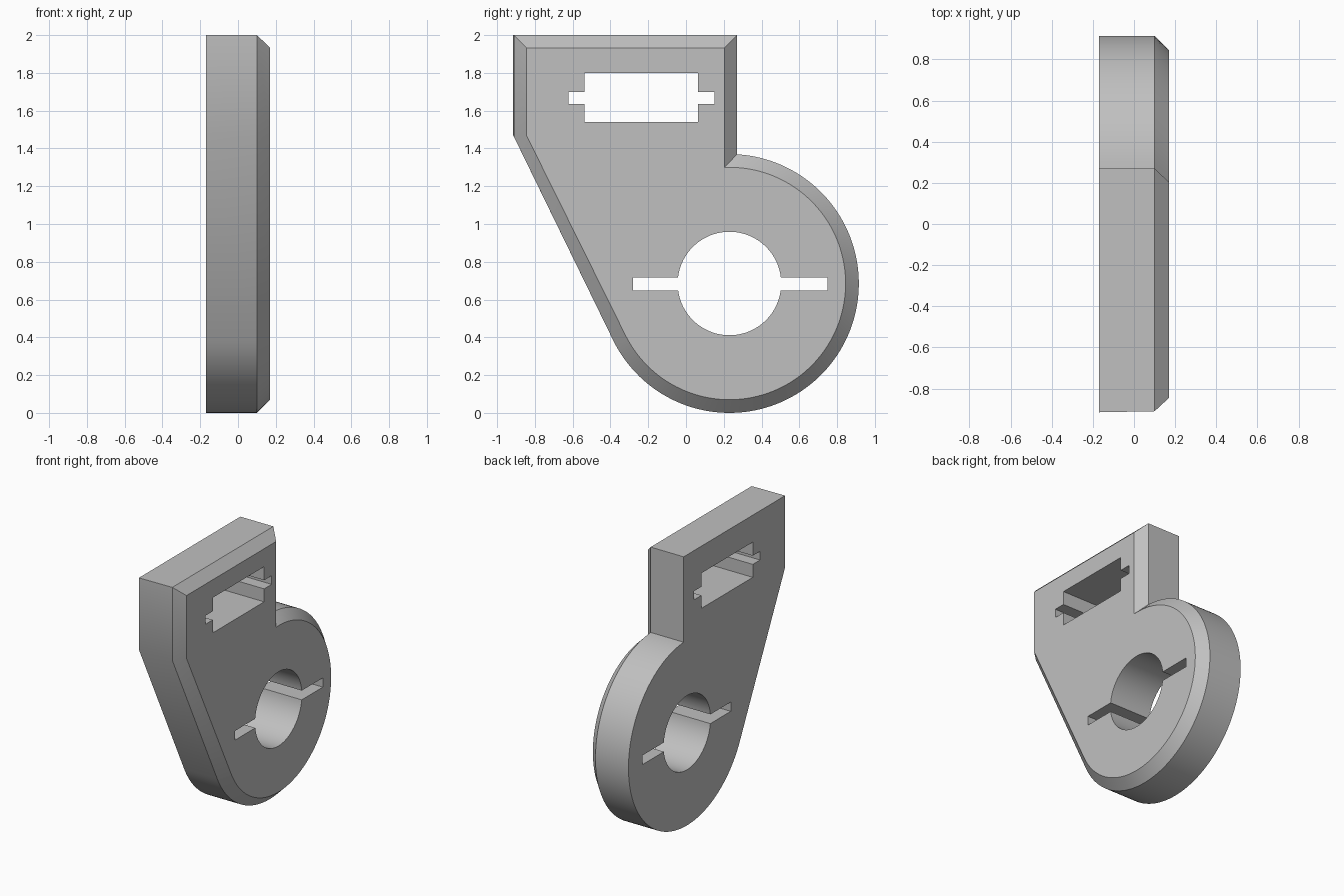
import bpy, bmesh
from math import acos, asin, atan2, cos, sin, pi, hypot

if "Cube" in bpy.data.objects:
    bpy.data.objects.remove(bpy.data.objects["Cube"], do_unlink=True)

CY, CZ = 0.23, 0.685        # centre of the round end
BACK, SHOULDER, FRONT = -0.17, 0.10, 0.17


def arc(radius, start, end, steps):
    """Points on an arc about the round end's centre."""
    angles = [start + (end - start) * i / steps for i in range(steps + 1)]
    return [(CY + radius * cos(a), CZ + radius * sin(a)) for a in angles]


def outline(radius, left, right, top, corner):
    """Square head joined to the round end by a tangent flank."""
    dy, dz = left - CY, corner - CZ
    tangent = atan2(dz, dy) + acos(radius / hypot(dy, dz))
    join = 2 * pi + acos((right - CY) / radius)
    return ([(right, top), (left, top), (left, corner)]
            + arc(radius, tangent, join, 96))


def slotted_window(y0, y1, z0, z1, slot_y0, slot_y1, s0, s1):
    """Rectangle with a narrow notch at each end."""
    return [(y0, z0), (y1, z0), (y1, s0), (slot_y1, s0), (slot_y1, s1),
            (y1, s1), (y1, z1), (y0, z1), (y0, s1), (slot_y0, s1),
            (slot_y0, s0), (y0, s0)]


def slotted_bore(radius, slot_y0, slot_y1, s0, s1):
    """Round hole with a thin slot on each side."""
    hi, lo = asin((s1 - CZ) / radius), asin((s0 - CZ) / radius)
    return (arc(radius, hi, pi - hi, 40) + [(slot_y0, s1), (slot_y0, s0)]
            + arc(radius, pi - lo, 2 * pi + lo, 40)
            + [(slot_y1, s0), (slot_y1, s1)])


bm = bmesh.new()


def ring(points, x):
    verts = [bm.verts.new((x, y, z)) for y, z in points]
    return verts, [bm.edges.new((v, verts[(i + 1) % len(verts)]))
                   for i, v in enumerate(verts)]


def wall(a, b):
    for i in range(len(a)):
        j = (i + 1) % len(a)
        bm.faces.new((a[i], a[j], b[j], b[i]))


# Outer wall and front chamfer
body = [ring(outline(0.685, -0.915, 0.27, 2.0, 1.47), BACK),
        ring(outline(0.685, -0.91, 0.27, 2.0, 1.46), SHOULDER),
        ring(outline(0.615, -0.845, 0.203, 1.933, 1.47), FRONT)]
wall(body[0][0], body[1][0])
wall(body[1][0], body[2][0])

# Openings through the plate
back_edges, front_edges = list(body[0][1]), list(body[2][1])
for hole in (slotted_window(-0.537, 0.063, 1.54, 1.80, -0.622, 0.15, 1.636, 1.70),
             slotted_bore(0.274, -0.28, 0.748, 0.648, 0.716)):
    back, front = ring(hole, BACK), ring(hole, FRONT)
    wall(back[0], front[0])
    back_edges += back[1]
    front_edges += front[1]

# Flat back and front faces around the openings
for edges, direction in ((back_edges, -1), (front_edges, 1)):
    bmesh.ops.triangle_fill(bm, use_beauty=True, use_dissolve=False,
                            edges=edges, normal=(direction, 0, 0))
bmesh.ops.recalc_face_normals(bm, faces=bm.faces[:])

mesh = bpy.data.meshes.new("bracket_plate")
bm.to_mesh(mesh)
bm.free()
plate = bpy.data.objects.new("bracket_plate", mesh)
bpy.context.collection.objects.link(plate)

# Single grey finish
grey = bpy.data.materials.new("light_grey")
grey.use_nodes = True
colour = (0.53, 0.53, 0.53, 1)
grey.diffuse_color = colour
grey.node_tree.nodes["Principled BSDF"].inputs["Base Color"].default_value = colour
mesh.materials.append(grey)

bpy.ops.object.select_all(action="DESELECT")
plate.select_set(True)
bpy.context.view_layer.objects.active = plate
bpy.ops.object.shade_smooth_by_angle(angle=pi / 6)
